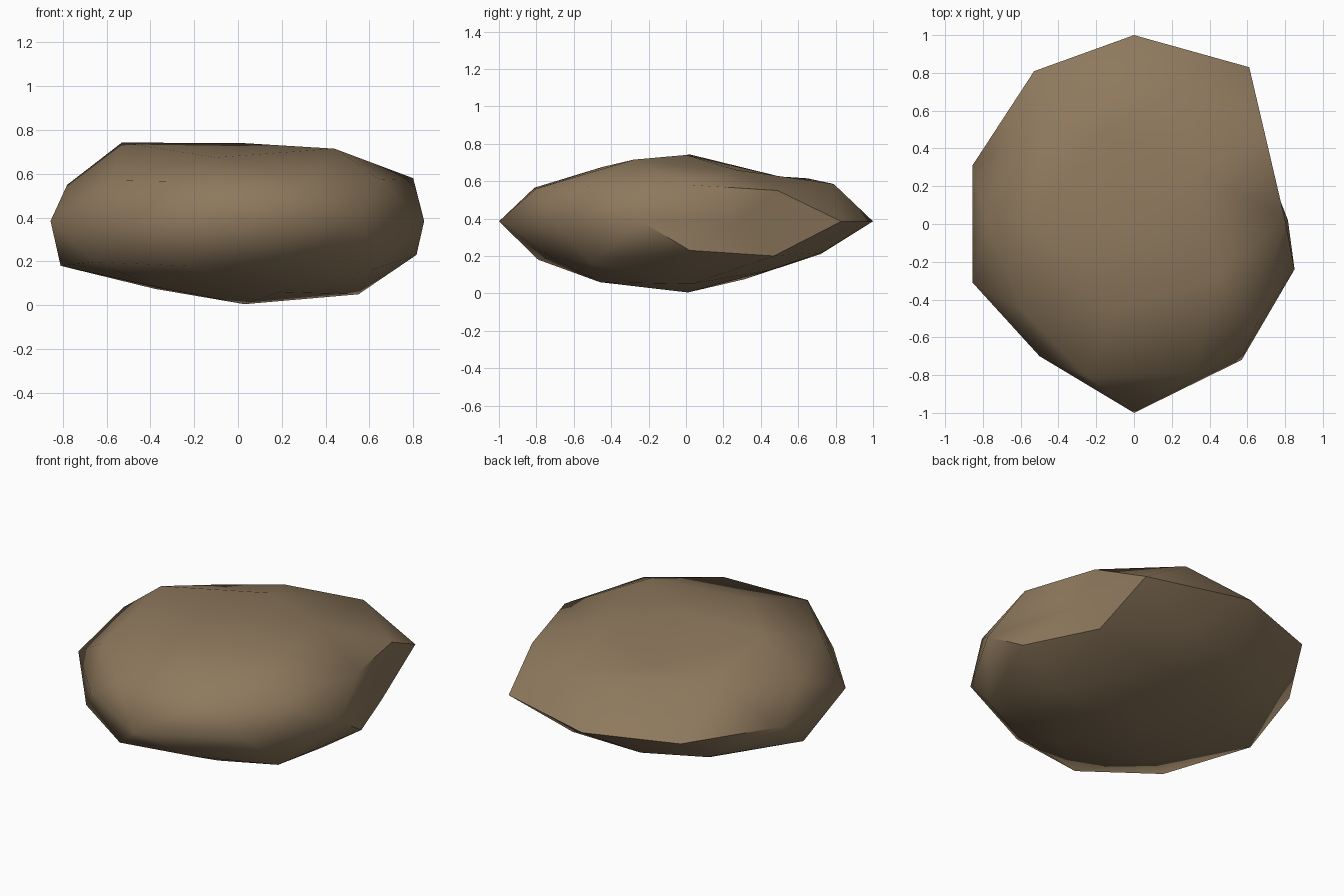
import bpy, bmesh, math
from mathutils import Matrix, Vector

if "Cube" in bpy.data.objects:
    bpy.data.objects.remove(bpy.data.objects["Cube"])

# Chipped corners of the stone: each pulls the closest free corner to itself
CHIPS = [
    # crown
    (.03, .0, .74), (.44, -.28, .715), (-.53, .02, .743), (.34, .27, .66),
    (-.13, .5, .625), (-.1, -.45, .675),
    # upper shoulder
    (-.15, .65, .615), (.69, .49, .55), (-.25, -.81, .565), (-.78, .015, .55),
    (.8, .02, .58), (.29, .79, .585), (.31, -.8, .56), (-.5, .45, .595),
    (-.58, -.47, .57),
    # waist, with the dent on the right
    (.7, .3, .385), (.61, .83, .385), (.85, -.24, .385), (.57, -.72, .385),
    (-.5, -.7, .385),
    # lower shoulder
    (.815, .02, .23), (.64, .47, .2), (.25, .73, .22), (-.2, .72, .21),
    (-.52, .54, .2), (-.81, .03, .18), (-.24, -.79, .18), (.22, -.72, .19),
    # underside
    (.03, .01, .005), (.55, .03, .05), (.19, -.46, .06), (.14, .45, .125),
    (-.38, .31, .075), (-.36, -.3, .08),
]

# Squashed faceted ball
bm = bmesh.new()
bmesh.ops.create_icosphere(bm, subdivisions=2, radius=1)
bm.transform(Matrix.Translation((0, 0, .385))
             @ Matrix.Diagonal((.9, 1, .42, 1))
             @ Matrix.Rotation(math.pi, 4, 'X'))

# Chip the corners
free = set(bm.verts)
moves = []
for chip in map(Vector, CHIPS):
    corner = min(free, key=lambda v: (v.co - chip).length)
    free.remove(corner)
    moves.append((corner, chip))
for corner, chip in moves:
    corner.co = chip
bmesh.ops.recalc_face_normals(bm, faces=bm.faces)

mesh = bpy.data.meshes.new("rock")
bm.to_mesh(mesh)
bm.free()
rock = bpy.data.objects.new("rock", mesh)
bpy.context.collection.objects.link(rock)

# Brown stone
stone = bpy.data.materials.new("brown stone")
stone.diffuse_color = (.27, .19, .11, 1)
stone.use_nodes = True
stone.node_tree.nodes["Principled BSDF"].inputs["Base Color"].default_value = stone.diffuse_color
mesh.materials.append(stone)

# Soft faces, hard chipped edges
bpy.context.view_layer.objects.active = rock
rock.select_set(True)
bpy.ops.object.shade_smooth_by_angle(angle=math.radians(50))
